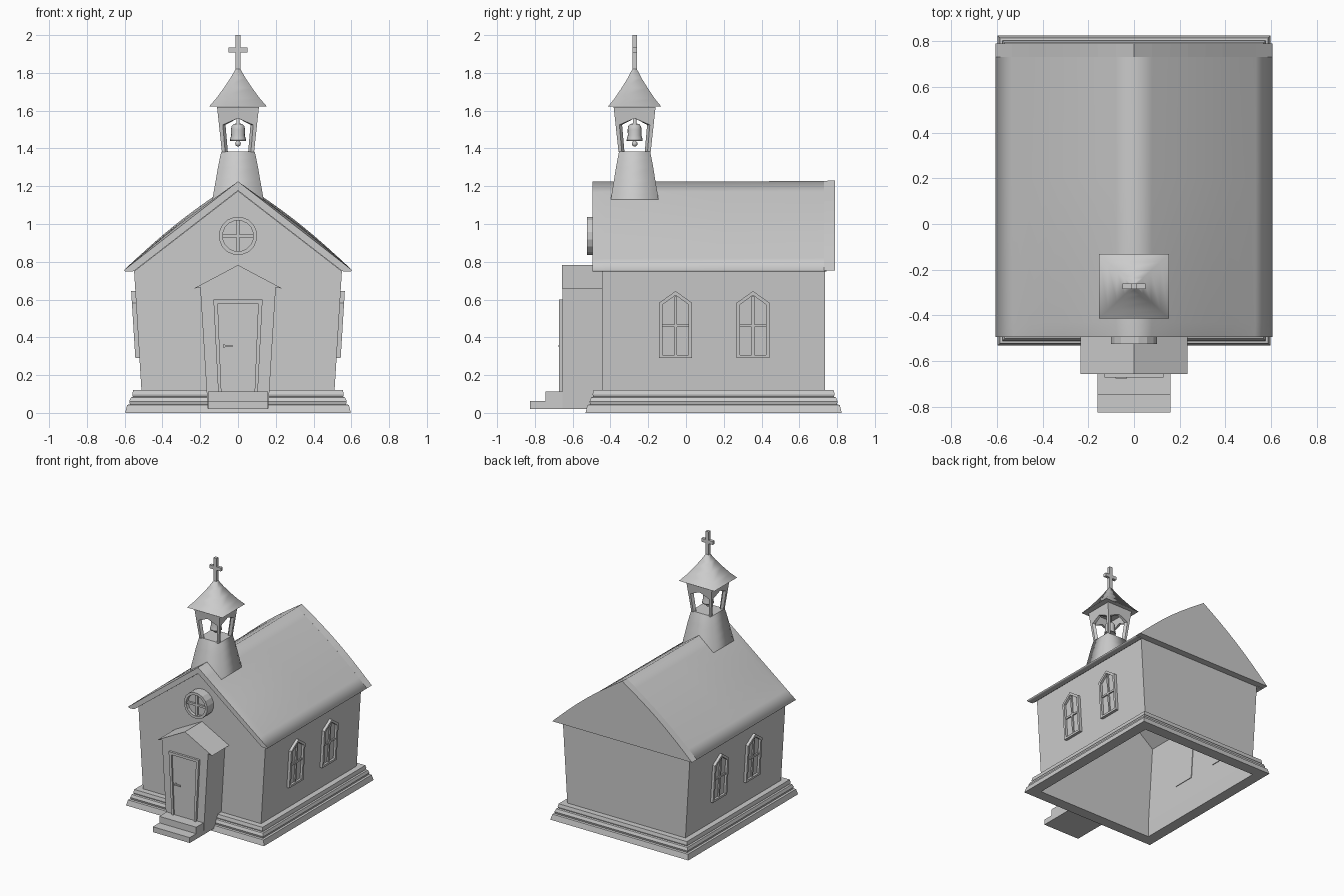
import bpy, bmesh
from math import sin, cos, pi
from mathutils import Vector, Matrix

if "Cube" in bpy.data.objects:
    bpy.data.objects.remove(bpy.data.objects["Cube"])


def loft(name, rings, cap0=True, cap1=True, smooth=False, closed=False):
    """Skin a list of equal-length vertex rings; caps stay flat."""
    bm = bmesh.new()
    vr = [[bm.verts.new(p) for p in r] for r in rings]
    n = len(rings[0])
    pairs = list(zip(vr, vr[1:])) + ([(vr[-1], vr[0])] if closed else [])
    for a, b in pairs:
        for i in range(n):
            j = (i + 1) % n
            bm.faces.new((a[i], a[j], b[j], b[i])).smooth = smooth
    if not closed:
        if cap0:
            bm.faces.new(vr[0])
        if cap1:
            bm.faces.new(vr[-1])
    bmesh.ops.recalc_face_normals(bm, faces=bm.faces)
    me = bpy.data.meshes.new(name)
    bm.to_mesh(me)
    bm.free()
    ob = bpy.data.objects.new(name, me)
    bpy.context.collection.objects.link(ob)
    return ob


def prism(name, pts, f, w0, w1):
    """Extrude a 2D outline from w0 to w1 through the mapping f(u, v, w)."""
    return loft(name, [[f(u, v, w) for u, v in pts] for w in (w0, w1)])


def frame(name, outer, inner, f, w0, w1):
    """Hollow border between two outlines."""
    loops = [(outer, w0), (outer, w1), (inner, w1), (inner, w0)]
    return loft(name, [[f(u, v, w) for u, v in p] for p, w in loops], closed=True)


def box(name, x0, x1, y0, y1, z0, z1):
    return prism(name, [(x0, y0), (x1, y0), (x1, y1), (x0, y1)],
                 lambda u, v, w: (u, v, w), z0, z1)


def rect(hx, hy, z, cy=0.0):
    return [(-hx, cy - hy, z), (hx, cy - hy, z), (hx, cy + hy, z), (-hx, cy + hy, z)]


def along_y(u, v, w):
    return (u, w, v)


def mirrored(half):
    """Complete a left-right symmetric outline; half runs from centre outwards."""
    return half + [(-u, v) for u, v in reversed(half) if u > 1e-6]


YF, YB = -0.445, 0.737

# stepped plinth, a ring that is open underneath
steps = [(0, 0), (.087, 0), (.077, .042), (.062, .045), (.066, .06), (.057, .082),
         (.046, .086), (.05, .098), (.045, .12), (0, .12)]
loft("plinth", [rect(.51 + o, (YB - YF) / 2 + o, z, (YB + YF) / 2) for o, z in steps], closed=True)

# walls with gable, flaring upwards, open at the bottom
body = prism("walls", [(-.51, .1), (.51, .1), (.55, .75), (0, 1.175), (-.55, .75)], along_y, YF, YB)
bm = bmesh.new()
bm.from_mesh(body.data)
bm.normal_update()
bmesh.ops.delete(bm, geom=[f for f in bm.faces if f.normal.z < -.5], context='FACES_ONLY')
bm.to_mesh(body.data)
bm.free()


# roof: gently bowed slopes, straight at the front edge
def slope(bow, rise=0.0):
    half = []
    for i in range(9):
        t = i / 8
        half.append((.605 * t + .5 * bow * sin(pi * t),
                     1.225 + rise * (1 - t) - .47 * t + .8 * bow * sin(pi * t)))
    return half


def roof_section(y, bow, rise=0.0):
    s = slope(bow, rise) + [(.597, .748), (.552, .75)]
    left = [(-u, v) for u, v in reversed(s[1:])]
    return [(u, y, v) for u, v in s + [(0, 1.177)] + left]


roof = loft("roof", [roof_section(-.495, 0), roof_section(-.43, .012), roof_section(.2, .016),
                     roof_section(.745, .018, .003)], smooth=True)
back = [[(u, y, v) for u, v in mirrored(slope(b, r))] for y, b, r in ((.73, .018, .003), (.79, .022, .006))]
loft("back_gable", back)

# porch body, its little roof, and two steps
prism("porch", [(-.16, .02), (.16, .02), (.2, .665), (0, .76), (-.2, .665)], along_y, -.655, YF)
prism("porch_roof", [(0, .783), (.235, .658), (.197, .665), (-.197, .665), (-.235, .658)],
      along_y, -.656, YF)
box("upper_step", -.16, .16, -.745, -.6, .02, .113)
box("lower_step", -.16, .16, -.825, -.6, .02, .062)

# door with surround and handle
frame("door_frame", [(-.105, .112), (.105, .112), (.13, .6), (-.13, .6)],
      [(-.088, .112), (.088, .112), (.107, .58), (-.107, .58)], along_y, -.672, -.65)
prism("door", [(-.088, .112), (.088, .112), (.107, .58), (-.107, .58)], along_y, -.66, -.65)
box("door_handle", -.08, -.03, -.675, -.665, .35, .36)
box("door_handle_stem", -.08, -.068, -.672, -.655, .347, .363)


# round window over the porch
def circle(r, n=16, z=.937):
    return [(r * cos(2 * pi * (i + .5) / n), z + r * sin(2 * pi * (i + .5) / n)) for i in range(n)]


frame("round_window_frame", circle(.102), circle(.082), along_y, -.525, YF)
prism("round_window_pane", circle(.09), along_y, -.5, YF)
box("round_window_bar_v", -.008, .008, -.515, -.49, .85, 1.02)
box("round_window_bar_h", -.085, .085, -.515, -.49, .929, .945)

# pointed side windows, following the lean of the walls
outline = [(-.087, .29), (.087, .29), (.087, .583), (0, .645), (-.087, .583)]
inset = [(-.069, .306), (.069, .306), (.069, .573), (0, .623), (-.069, .573)]
for side in (-1, 1):
    for k, cy in enumerate((-.055, .355)):
        def wall(u, v, w, s=side, c=cy):
            return (s * (.51 + .0615 * (v - .1) + w), c + u, v)
        tag = f"{'left' if side < 0 else 'right'}_{k + 1}"
        frame("window_frame_" + tag, outline, inset, wall, -.005, .022)
        prism("window_pane_" + tag, inset, wall, -.005, .004)
        prism("window_bar_v_" + tag, [(-.007, .3), (.007, .3), (.007, .615), (-.007, .615)],
              wall, 0, .014)
        prism("window_bar_h_" + tag, [(-.072, .455), (.072, .455), (.072, .469), (-.072, .469)],
              wall, 0, .014)

# bell tower base
TY = -.272
tower = [(.136, 1.125), (.129, 1.17), (.118, 1.23), (.106, 1.3), (.096, 1.35), (.088, 1.385)]
loft("tower_base", [rect(a, a * .93, z, TY) for a, z in tower], smooth=True)

# open belfry: four arched panels leaning outwards
arch = [(-1, 1.38), (-.8, 1.38), (-.8, 1.525), (0, 1.56), (.8, 1.525), (.8, 1.38), (1, 1.38),
        (1, 1.62), (-1, 1.62)]
for i, side in enumerate(("front", "right", "rear", "left")):
    rot = Matrix.Rotation(i * pi / 2, 3, 'Z')

    def lean(u, v, w):
        d = .085 + .026 * (v - 1.38) / .24
        return rot @ Vector((u * (d - w), -(d - w), v)) + Vector((0, TY, 0))
    prism("belfry_" + side, arch, lean, 0, .018)

# spire roof, slightly flared
spire = [(.153, 1.622), (.115, 1.665), (.075, 1.72), (.04, 1.772), (.012, 1.822)]
loft("spire", [rect(a, a * .92, z, TY) for a, z in spire], smooth=True)

# cross
box("cross_upright", -.013, .013, TY - .012, TY + .012, 1.8, 2.0)
box("cross_arm", -.05, .05, TY - .012, TY + .012, 1.908, 1.934)

# bell with clapper and hanger
bell = [(.034, 1.447), (.043, 1.44), (.041, 1.452), (.036, 1.47), (.037, 1.5), (.034, 1.518),
        (.024, 1.529), (.009, 1.532), (.009, 1.62)]
loft("bell", [[(r * cos(2 * pi * i / 16), TY + r * sin(2 * pi * i / 16), z) for i in range(16)]
              for r, z in bell], smooth=True)
bpy.ops.mesh.primitive_uv_sphere_add(segments=12, ring_count=8, radius=.015, location=(0, TY, 1.425))
bpy.context.object.name = "bell_clapper"
bpy.ops.object.shade_smooth()
